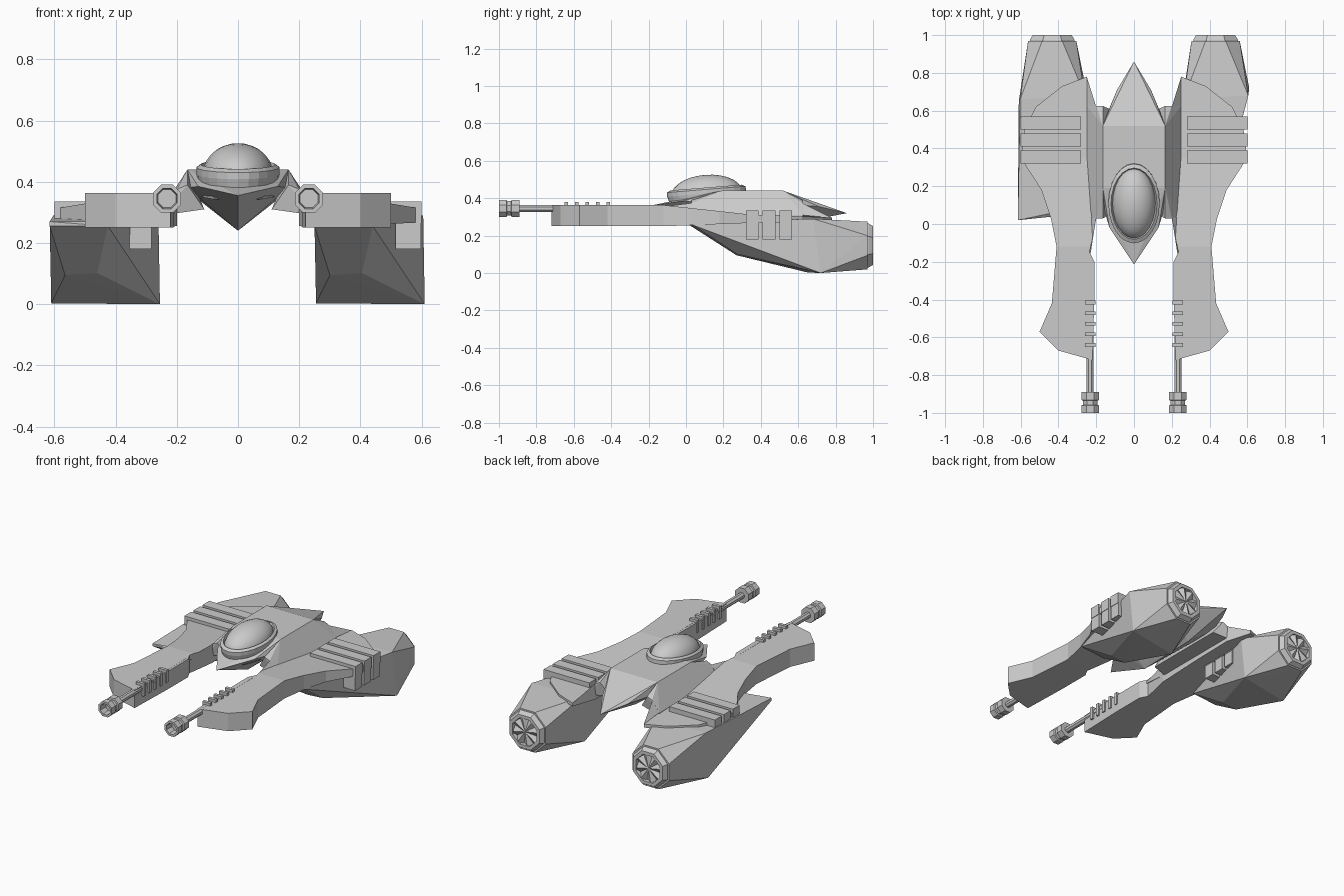
import bpy, bmesh, math
from mathutils import Vector, Matrix

if "Cube" in bpy.data.objects:
    bpy.data.objects.remove(bpy.data.objects["Cube"])


def finish(bm, name):
    bmesh.ops.recalc_face_normals(bm, faces=bm.faces)
    me = bpy.data.meshes.new(name)
    bm.to_mesh(me)
    bm.free()
    ob = bpy.data.objects.new(name, me)
    bpy.context.collection.objects.link(ob)
    return ob


def hull(name, pts):
    bm = bmesh.new()
    vs = [bm.verts.new(p) for p in pts]
    res = bmesh.ops.convex_hull(bm, input=vs)
    junk = [v for v in bm.verts if not v.link_faces]
    bmesh.ops.delete(bm, geom=junk, context='VERTS')
    bmesh.ops.dissolve_limit(bm, angle_limit=0.02, verts=bm.verts, edges=bm.edges)
    return finish(bm, name)


def boxes(name, specs):
    """One object from several (low corner, high corner) boxes."""
    bm = bmesh.new()
    for lo, hi in specs:
        lo, hi = Vector(lo), Vector(hi)
        m = Matrix.Translation((lo + hi) / 2) @ Matrix.Diagonal((*(hi - lo), 1))
        bmesh.ops.create_cube(bm, size=1, matrix=m)
    return finish(bm, name)


def ring_pts(c, r, n=8):
    """Ring of points facing along y with flat top and bottom."""
    return [(c[0] + r * math.cos((i + .5) * math.tau / n), c[1],
             c[2] + r * math.sin((i + .5) * math.tau / n)) for i in range(n)]


def lathe_y(name, x, z, profile, n=8):
    """Facet-sided turned part along y from (y, radius) pairs."""
    bm = bmesh.new()
    rings = [[bm.verts.new(p) for p in ring_pts((x, y, z), r, n)] for y, r in profile]
    for a, b in zip(rings, rings[1:]):
        for i in range(n):
            j = (i + 1) % n
            bm.faces.new((a[i], a[j], b[j], b[i]))
    bm.faces.new(rings[0])
    bm.faces.new(rings[-1])
    return finish(bm, name)


def mirrored(ob):
    m = ob.modifiers.new("Mirror", 'MIRROR')
    m.use_axis = (True, False, False)
    m.use_mirror_merge = False
    return ob


def both(x, y, z):
    return [(x, y, z), (-x, y, z)]


# Wing plate: outline extruded, thinning towards the rear
outline = [(.22, -.72), (.40, -.67), (.50, -.57), (.435, -.42), (.41, -.12), (.44, .03),
           (.49, .18), (.60, .35), (.58, .5), (.52, .62), (.38, .73), (.25, .78),
           (.20, .62), (.20, .03), (.235, -.15), (.21, -.2), (.21, -.4)]
bm = bmesh.new()
face = bm.faces.new([bm.verts.new((x, y, 0)) for x, y in outline])
ext = bmesh.ops.extrude_face_region(bm, geom=[face], use_keep_orig=True)
for v in ext['geom']:
    if isinstance(v, bmesh.types.BMVert):
        v.co.z = 1
for cut in (-.12, .35):
    bmesh.ops.bisect_plane(bm, geom=bm.verts[:] + bm.edges[:] + bm.faces[:],
                           plane_co=(0, cut, 0), plane_no=(0, 1, 0))


def lerp(y, table):
    for (y0, z0), (y1, z1) in zip(table, table[1:]):
        if y <= y1:
            return z0 + (z1 - z0) * max(0, y - y0) / (y1 - y0)
    return table[-1][1]


for v in bm.verts:
    top = v.co.z > .5
    v.co.z = lerp(v.co.y, [(-.12, .363), (.35, .312), (.78, .297)] if top
                  else [(-.12, .25), (.35, .268), (.78, .275)])
mirrored(finish(bm, "wing_plate"))

# Central fuselage: faceted diamond hull
body = [(0, -.215, .355), (0, .86, .32), (0, .10, .24), (0, .5, .25)]
for p in [(.13, -.02, .385), (.165, .19, .44), (.165, .52, .44), (.165, .10, .38),
          (.165, .53, .37), (.09, .71, .355)]:
    body += both(*p)
hull("fuselage", body)

# Sloping shoulders joining fuselage to wings
mirrored(hull("shoulder", [
    (.165, .19, .44), (.165, .52, .44), (.165, .03, .39), (.165, .625, .39),
    (.20, .03, .375), (.20, .625, .375), (.25, .03, .31), (.25, .625, .31),
    (.25, .03, .29), (.25, .625, .29), (.11, .06, .31), (.11, .60, .31)]))
# Pointed fairings at both ends of the shoulders
mirrored(hull("rear_fairing", [(.20, .62, .375), (.25, .62, .31), (.20, .62, .29), (.25, .78, .295)]))
mirrored(hull("front_fairing", [(.20, .035, .375), (.26, .035, .31), (.20, .035, .30), (.235, -.19, .345)]))

# Canopy dome and its tilted rim
bm = bmesh.new()
tilt = Matrix.Translation((0, .11, .425)) @ Matrix.Rotation(.08, 4, 'X')
bmesh.ops.create_uvsphere(bm, u_segments=24, v_segments=14, radius=1,
                          matrix=tilt @ Matrix.Diagonal((.115, .19, .1, 1)))
dome = finish(bm, "canopy_dome")
for p in dome.data.polygons:
    p.use_smooth = True
bm = bmesh.new()
N = 24
rings = []
for s, z in [(1.06, -.07), (1.16, .0), (1.16, .022), (1.04, .032), (.94, .005)]:
    rings.append([bm.verts.new(tilt @ Vector((.117 * s * math.cos(i * math.tau / N),
                                              .182 * s * math.sin(i * math.tau / N), z)))
                  for i in range(N)])
for a, b in zip(rings, rings[1:]):
    for i in range(N):
        j = (i + 1) % N
        bm.faces.new((a[i], a[j], b[j], b[i]))
finish(bm, "canopy_rim")

# Engine nacelles: the same shape on each side, shifted rather than mirrored
for side, dx in (("right", 0), ("left", -.865)):
    cx, cz = .432 + dx, .147
    pts = [(.25, .02, .255), (.44, .04, .255), (.25, .02, .27), (.44, .06, .27),
           (.30, .27, .095), (.405, .27, .102), (.255, .65, .003), (.61, .72, 0),
           (.262, .66, .29), (.605, .68, .29)]
    hull(side + "_nacelle", [(x + dx, y, z) for x, y, z in pts]
         + ring_pts((cx, .97, cz), .138))
    # Exhaust collar with recessed mouth
    lathe_y(side + "_exhaust_collar", cx, cz,
            [(.96, .128), (.975, .128), (1.0, .112), (1.0, .09), (.972, .086)])
    # Pleated fan inside the mouth
    bm = bmesh.new()
    hub = bm.verts.new((cx, .995, cz))
    rim = [bm.verts.new((x, .998 if i % 2 else .975, z))
           for i, (x, y, z) in enumerate(ring_pts((cx, 0, cz), .088, 16))]
    for i in range(16):
        bm.faces.new((hub, rim[i], rim[(i + 1) % 16]))
    finish(bm, side + "_exhaust_fan")

# Armour straps bridging each wing
straps = []
for y in (.32, .41, .50):
    straps += [((.28, y, .265), (.60, y + .068, .335)),
               ((.283, y, .18), (.375, y + .068, .265)),
               ((.515, y, .18), (.597, y + .068, .265))]
mirrored(boxes("armour_straps", straps))

# Guns: barrel, grooved hollow muzzle, cooling ribs
mirrored(lathe_y("gun_barrel", .232, .345, [(-.93, .02), (-.2, .02)]))
mirrored(lathe_y("gun_muzzle", .232, .345, [
    (-.95, .032), (-1.0, .036), (-1.0, .050), (-.96, .050), (-.957, .042),
    (-.935, .042), (-.932, .050), (-.89, .050), (-.89, .02)]))
mirrored(boxes("cooling_ribs", [((.205, y - .01, .30), (.26, y + .01, .38))
                                for y in (-.415, -.472, -.528, -.584, -.64)]))
